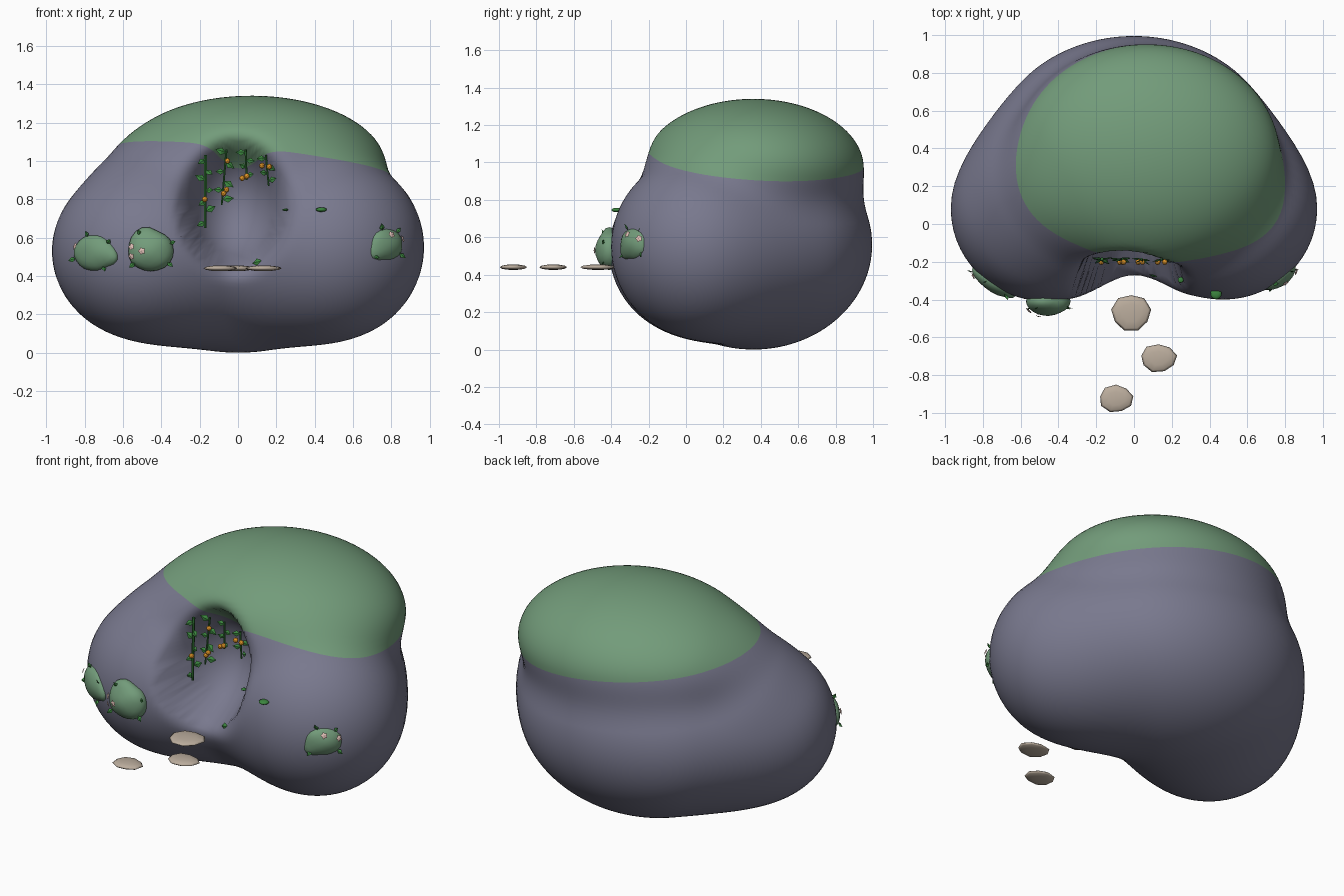
import bpy, bmesh, math, random
from mathutils import Vector, Matrix

random.seed(4)
cube = bpy.data.objects.get("Cube")
if cube:
    bpy.data.objects.remove(cube, do_unlink=True)


def material(name, r, g, b):
    m = bpy.data.materials.new(name)
    m.use_nodes = True
    m.diffuse_color = (r, g, b, 1)
    m.node_tree.nodes["Principled BSDF"].inputs["Base Color"].default_value = (r, g, b, 1)
    return m


ROCK = material("slate_rock", .19, .19, .27)
MOSS = material("moss_green", .17, .33, .195)
STONE = material("pale_stone", .50, .42, .34)
VINE = material("vine_green", .03, .17, .035)
LEAF = material("leaf_green", .045, .24, .05)
BERRY = material("orange_berry", .75, .30, .02)
PETAL = material("pink_petal", .75, .52, .47)


def finish(name, bm, mats, smooth=True):
    mesh = bpy.data.meshes.new(name)
    bmesh.ops.recalc_face_normals(bm, faces=bm.faces)
    for f in bm.faces:
        f.smooth = smooth
    bm.to_mesh(mesh)
    bm.free()
    for m in mats:
        mesh.materials.append(m)
    obj = bpy.data.objects.new(name, mesh)
    bpy.context.scene.collection.objects.link(obj)


# Rock volume: rounded lobes blended together, with a niche carved in the front
def ellipsoid(p, c, r):
    a = [(p[i] - c[i]) / r[i] for i in range(3)]
    k0 = math.hypot(*a)
    k1 = math.hypot(a[0] / r[0], a[1] / r[1], a[2] / r[2])
    return k0 * (k0 - 1) / max(k1, 1e-6)


def blend(a, b, k):
    h = max(k - abs(a - b), 0) / k
    return min(a, b) - h * h * k / 4


def rock(p):
    d = ellipsoid(p, (0, .36, .56), (.76, .635, .56))
    d = blend(d, ellipsoid(p, (-.46, .08, .53), (.51, .49, .47)), .2)
    d = blend(d, ellipsoid(p, (.47, .08, .55), (.50, .48, .49)), .2)
    d = blend(d, ellipsoid(p, (-.39, .18, .71), (.41, .42, .41)), .1)
    d = blend(d, ellipsoid(p, (.07, .36, .97), (.70, .59, .37)), .13)
    niche = ellipsoid(p, (-.02, -.36, .79), (.26, .43, .35))
    return -blend(-d, niche, .10)


def march(start, direction, sign):
    t = 0
    for _ in range(60):
        d = rock(start + direction * t) * sign
        t += d * .9
        if abs(d) < .00002:
            break
    return start + direction * t


CORE = Vector((0, .75, .75))


def surface(az, el):
    d = Vector((math.cos(az) * math.cos(el), math.sin(az) * math.cos(el), math.sin(el)))
    return march(CORE, d, -1)


def front(x, z):
    p = march(Vector((x, -1.2, z)), Vector((0, 1, 0)), 1)
    e = .01
    n = Vector([rock(p + a * e) - rock(p - a * e) for a in Matrix.Identity(3)]).normalized()
    return p, n


def above_moss_line(p):
    y = p.y - .3
    dip = .08 * math.exp(-(p.x / .13) ** 2) if p.y < .2 else 0
    return p.z - (1.005 - .12 * p.x - .1 * y + .1 * y * y - dip)


# Mound: rings of the mesh follow the moss line so that its edge is clean,
# and columns crowd towards the niche
COLS, LOW, HIGH = 144, 80, 40
bm = bmesh.new()
rings = [[] for _ in range(LOW + HIGH - 1)]
half = math.pi / 2
for i in range(COLS):
    s = math.tau * i / COLS
    az = s - .6 * math.sin(s) - half
    lo, hi = -.3, 1.3
    for _ in range(13):
        mid = (lo + hi) / 2
        if above_moss_line(surface(az, mid)) > 0:
            hi = mid
        else:
            lo = mid
    edge = (lo + hi) / 2
    for j in range(1, LOW + HIGH):
        if j <= LOW:
            el = -half + (edge + half) * j / LOW
        else:
            el = edge + (half - edge) * (j - LOW) / HIGH
        rings[j - 1].append(bm.verts.new(surface(az, el)))
bottom = bm.verts.new(surface(0, -half))
top = bm.verts.new(surface(0, half))
for i in range(COLS):
    k = (i + 1) % COLS
    bm.faces.new((bottom, rings[0][k], rings[0][i]))
    bm.faces.new((top, rings[-1][i], rings[-1][k])).material_index = 1
    for j in range(len(rings) - 1):
        f = bm.faces.new((rings[j][i], rings[j][k], rings[j + 1][k], rings[j + 1][i]))
        f.material_index = int(j >= LOW - 1)
finish("rock_mound", bm, [ROCK, MOSS])


# Small plant pieces
def add_leaf(bm, base, direction, size, index=0):
    d = Vector(direction).normalized()
    side = d.cross(Vector((.2, -1, .3))).normalized()
    up = side.cross(d)
    base = Vector(base)
    pts = [base, base + d * size * .45 + side * size * .33, base + d * size,
           base + d * size * .45 - side * size * .33, base + d * size * .45 + up * size * .12]
    v = [bm.verts.new(p) for p in pts]
    for a, b in ((0, 1), (1, 2), (2, 3), (3, 0)):
        bm.faces.new((v[a], v[b], v[4])).material_index = index


def add_ball(bm, centre, radii, index=0):
    before = set(bm.faces)
    bmesh.ops.create_icosphere(bm, subdivisions=2, radius=1,
                               matrix=Matrix.Translation(centre) @ Matrix.Diagonal((*radii, 1)))
    for f in set(bm.faces) - before:
        f.material_index = index


def add_stem(bm, a, b, radius):
    a, b = Vector(a), Vector(b)
    rot = (b - a).to_track_quat('Z', 'Y').to_matrix().to_4x4()
    bmesh.ops.create_cone(bm, cap_ends=True, segments=6, radius1=radius, radius2=radius * .8,
                          depth=(b - a).length, matrix=Matrix.Translation((a + b) / 2) @ rot)


# Hanging vines: x at top, x at foot, top height, foot height, berry offsets
vines = [(-.17, -.17, 1.03, .65, [(-.003, .80)]),
         (-.06, -.085, 1.06, .77, [(.005, 1.0), (0, .85), (-.015, .83)]),
         (.04, .045, 1.06, .90, [(-.018, .91), (.005, .92)]),
         (.145, .16, 1.03, .87, [(-.02, .975), (.018, .97)])]
for n, (x0, x1, z0, z1, berries) in enumerate(vines):
    bm = bmesh.new()
    y = -.185
    add_stem(bm, (x0, y, z0), (x1, y - .01, z1), .009 if n == 0 else .006)
    count = round((z0 - z1) / .06) + 1
    for i in range(count):
        t = (i + .4) / count
        s = 1 if i % 2 else -1
        add_leaf(bm, (x0 + (x1 - x0) * t, y, z0 + (z1 - z0) * t),
                 (s, random.uniform(-.9, .2), random.uniform(-.8, .8)),
                 random.uniform(.045, .065), 1)
    for dx, z in berries:
        add_ball(bm, (x0 + dx, y - .016, z), (.015, .015, .015), 2)
    finish("hanging_vine_%d" % (n + 1), bm, [VINE, LEAF, BERRY], False)

# Loose leaf pads and a leaf growing on the rock
for n, (x, z, size) in enumerate([(.435, .742, .03), (.255, .742, .016)]):
    p, normal = front(x, z)
    bm = bmesh.new()
    add_ball(bm, p + normal * .01, (size, size, size * .4))
    finish("leaf_pad_%d" % (n + 1), bm, [LEAF])
p, normal = front(.08, .46)
bm = bmesh.new()
add_leaf(bm, p + normal * .01, (1, -.25, .2), .06)
finish("lip_leaf", bm, [LEAF], False)

# Bushes on the rock: position, sinking, sizes, pointed end, flower spots
bushes = [("right_outer_bush", -.76, .52, .02, (.125, .095, .055), (.9, -.3), [(-.75, .35)]),
          ("right_inner_bush", -.455, .53, 0, (.12, .105, .075), (-.3, .9),
           [(-.8, .2), (-.8, -.25), (-.38, 0)]),
          ("left_bush", .785, .565, .025, (.105, .085, .055), (-.75, -.65),
           [(0, .55), (.75, .3)])]
for name, x, z, sink, size, tip, flowers in bushes:
    p, normal = front(x, z)
    turn = normal.to_track_quat('Z', 'Y').to_matrix()
    place = Matrix.Translation(p - normal * sink) @ turn.to_4x4() @ Matrix.Diagonal((*size, 1))
    point = Vector((*tip, 0)).normalized()
    bm = bmesh.new()
    bmesh.ops.create_icosphere(bm, subdivisions=3, radius=1)
    for v in bm.verts:
        v.co *= 1 + .03 * math.sin(4 * v.co.x + 9 * x) * math.cos(5 * v.co.y)
        v.co += point * max(0, v.co.dot(point) - .75) * .9
        v.co = place @ v.co
    finish(name, bm, [MOSS])

    bm = bmesh.new()
    for i in range(4):
        a = math.tau * (i + random.uniform(.1, .6)) / 4
        d = Vector((math.cos(a), math.sin(a), .4))
        add_leaf(bm, place @ (d * .9), turn @ d, random.uniform(.035, .045))
    finish(name + "_leaves", bm, [LEAF], False)

    bm = bmesh.new()
    for u, w in flowers:
        d = Vector((u, w, math.sqrt(max(0, 1 - u * u - w * w))))
        out = (turn @ Vector([d[i] / size[i] for i in range(3)])).normalized()
        spot = Matrix.Translation(place @ d + out * .009) @ out.to_track_quat('Z', 'Y').to_matrix().to_4x4()
        verts = [bm.verts.new(spot @ Vector((r * math.cos(a), r * math.sin(a), 0)))
                 for r, a in ((.021 if k % 2 else .014, math.tau * k / 10) for k in range(10))]
        hub = bm.verts.new(spot @ Vector((0, 0, .005)))
        for k in range(10):
            bm.faces.new((verts[k], verts[(k + 1) % 10], hub))
    # Open discs: face every petal outwards
    bm.normal_update()
    finish(name + "_flowers", bm, [PETAL], False)

# Stepping stones
stones = [(-.015, -.47, .105, .098), (.13, -.71, .095, .075), (-.095, -.925, .09, .073)]
for n, (x, y, rx, ry) in enumerate(stones):
    bm = bmesh.new()
    bmesh.ops.create_uvsphere(bm, u_segments=9, v_segments=6, radius=1)
    for v in bm.verts:
        wobble = 1 + .05 * math.sin(3 * math.atan2(v.co.y, v.co.x) + n)
        v.co = Vector((x + v.co.x * rx * wobble, y + v.co.y * ry * wobble, .44 + v.co.z * .015))
    finish("stepping_stone_%d" % (n + 1), bm, [STONE])
